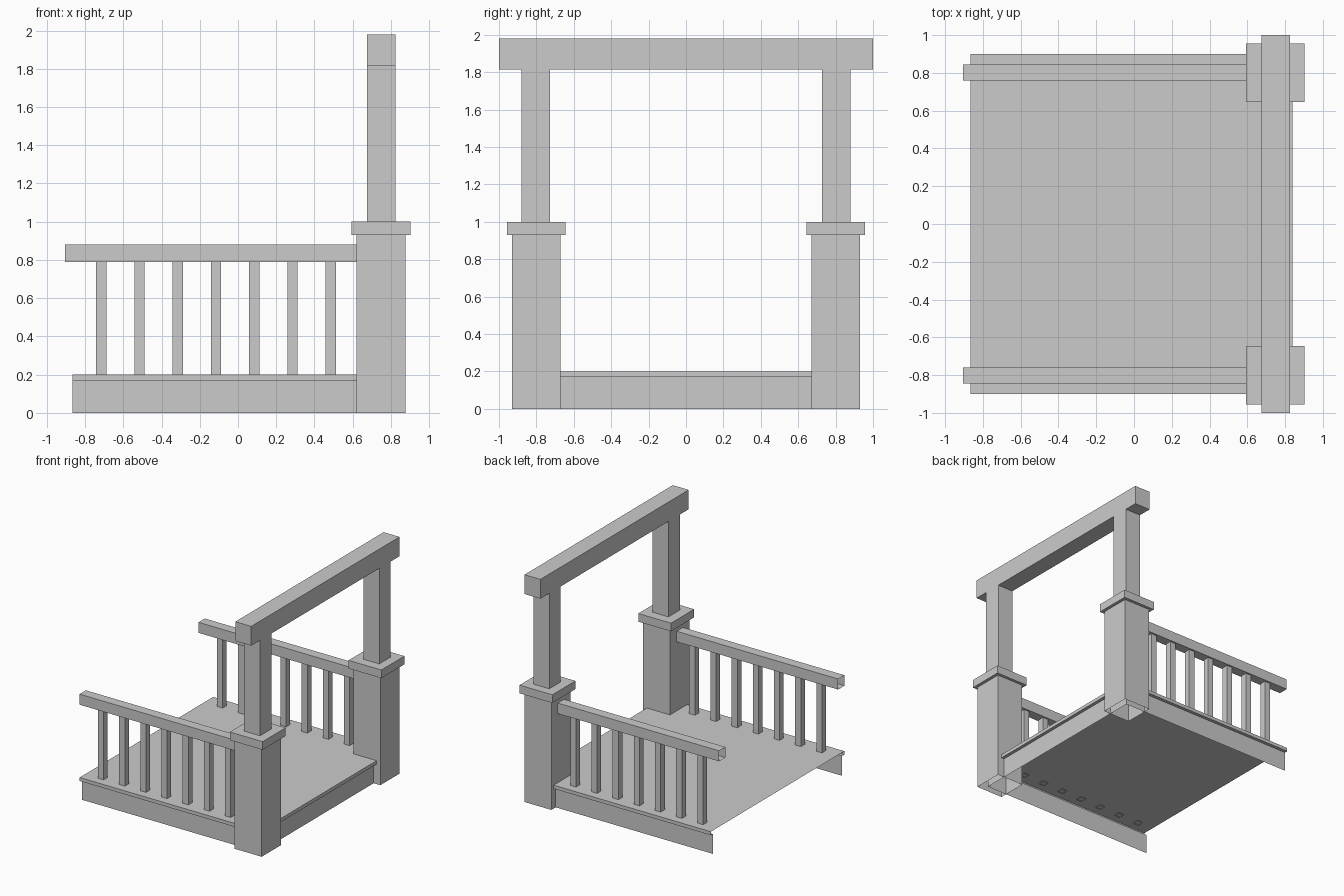
import bpy

if "Cube" in bpy.data.objects:
    bpy.data.objects.remove(bpy.data.objects["Cube"])


def make(name, verts, faces, mirror=False):
    mesh = bpy.data.meshes.new(name)
    mesh.from_pydata(verts, [], faces)
    obj = bpy.data.objects.new(name, mesh)
    bpy.context.collection.objects.link(obj)
    if mirror:  # copy to the other side of the porch
        mod = obj.modifiers.new("mirror", 'MIRROR')
        mod.use_axis = (False, True, False)
        mod.use_mirror_merge = False
    return obj


SIDES = {
    "-x": (0, 1, 3, 2), "+x": (4, 6, 7, 5),
    "-y": (0, 4, 5, 1), "+y": (2, 3, 7, 6),
    "-z": (0, 2, 6, 4), "+z": (1, 5, 7, 3),
}


def box(name, x, y, z, open_sides=(), mirror=False):
    verts = [(a, b, c) for a in x for b in y for c in z]
    faces = [f for side, f in SIDES.items() if side not in open_sides]
    return make(name, verts, faces, mirror)


# Deck: sheet top with a lip and recessed skirt on three sides, open at the left
XL, XR, W = -0.865, 0.84, 0.9
verts, faces = [], []
levels = [(0, 0.2), (0, 0.17), (0.028, 0.17), (0.028, 0)]
for inset, z in levels:
    w, r = W - inset, XR - inset
    verts += [(XL, -w, z), (r, -w, z), (r, w, z), (XL, w, z)]
faces.append((0, 1, 2, 3))
for k in range(len(levels) - 1):
    for i in range(3):
        a, b = 4 * k + i, 4 * (k + 1) + i
        faces.append((b, b + 1, a + 1, a))
make("deck", verts, faces)

# Posts: wide open-bottomed base, cap slab, slim upper column
box("lower_post", (0.62, 0.875), (-0.93, -0.67), (0, 0.93), ("-z", "+z"), True)
box("post_cap", (0.593, 0.902), (-0.956, -0.645), (0.93, 1.0), (), True)
box("upper_post", (0.675, 0.825), (-0.88, -0.727), (1.0, 1.815), ("-z", "+z"), True)

# Beam across the two posts
box("cross_beam", (0.675, 0.825), (-1, 1), (1.815, 1.98))

# Hand rails, hollow at the ends
box("hand_rail", (-0.905, 0.62), (-0.845, -0.76), (0.79, 0.88), ("-x", "+x"), True)

# Balusters under each rail
for i in range(7):
    x = -0.715 + 0.2 * i
    box(f"baluster_{i + 1}", (x - 0.027, x + 0.027), (-0.829, -0.775),
        (0.195, 0.792), ("-z", "+z"), True)
